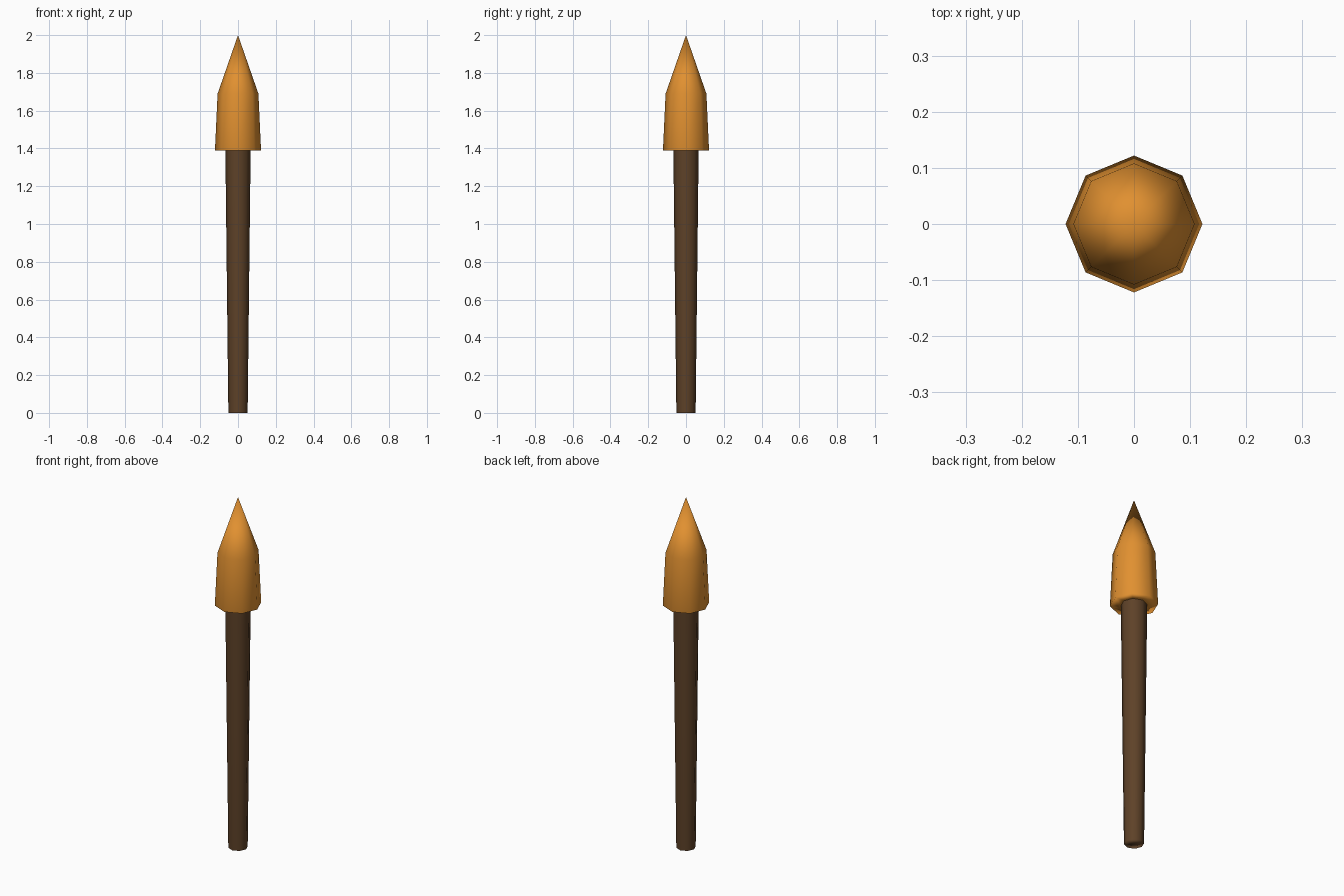
import bpy
import bmesh
from math import cos, sin, tau

SIDES = 8

cube = bpy.data.objects.get("Cube")
if cube:
    bpy.data.objects.remove(cube, do_unlink=True)


def make_material(name, rgb):
    mat = bpy.data.materials.new(name)
    mat.use_nodes = True
    colour = (*rgb, 1.0)
    mat.diffuse_color = colour
    mat.node_tree.nodes["Principled BSDF"].inputs["Base Color"].default_value = colour
    return mat


def lathe(name, profile, mat):
    """Spin a (radius, height) profile; a zero radius gives a single pole vertex."""
    bm = bmesh.new()
    rings = []
    for r, z in profile:
        count = SIDES if r else 1
        rings.append([bm.verts.new((r * cos(tau * i / SIDES), r * sin(tau * i / SIDES), z))
                      for i in range(count)])
    for low, high in zip(rings, rings[1:]):
        for i in range(SIDES):
            j = (i + 1) % SIDES
            corners = [low[i % len(low)], low[j % len(low)],
                       high[j % len(high)], high[i % len(high)]]
            bm.faces.new(list(dict.fromkeys(corners)))
    bmesh.ops.recalc_face_normals(bm, faces=bm.faces)
    for face in bm.faces:
        face.smooth = True
    mesh = bpy.data.meshes.new(name)
    bm.to_mesh(mesh)
    bm.free()
    mesh.materials.append(mat)
    obj = bpy.data.objects.new(name, mesh)
    bpy.context.collection.objects.link(obj)
    # Large side faces dominate the rounded shading at the rims
    obj.modifiers.new("soft_normals", "WEIGHTED_NORMAL").mode = "FACE_AREA"
    return obj


wood = make_material("dark_wood", (0.112, 0.054, 0.021))
orange = make_material("flame_orange", (0.75, 0.28, 0.03))

# Handle: slightly wider towards the top, tucked into the head
lathe("handle", [(0, 0), (0.051, 0), (0.067, 1.4)], wood)

# Pointed head: flat ring underneath, steep sides, conical tip
lathe("pointed_head", [(0.066, 1.39), (0.122, 1.39), (0.108, 1.69), (0, 2)], orange)
